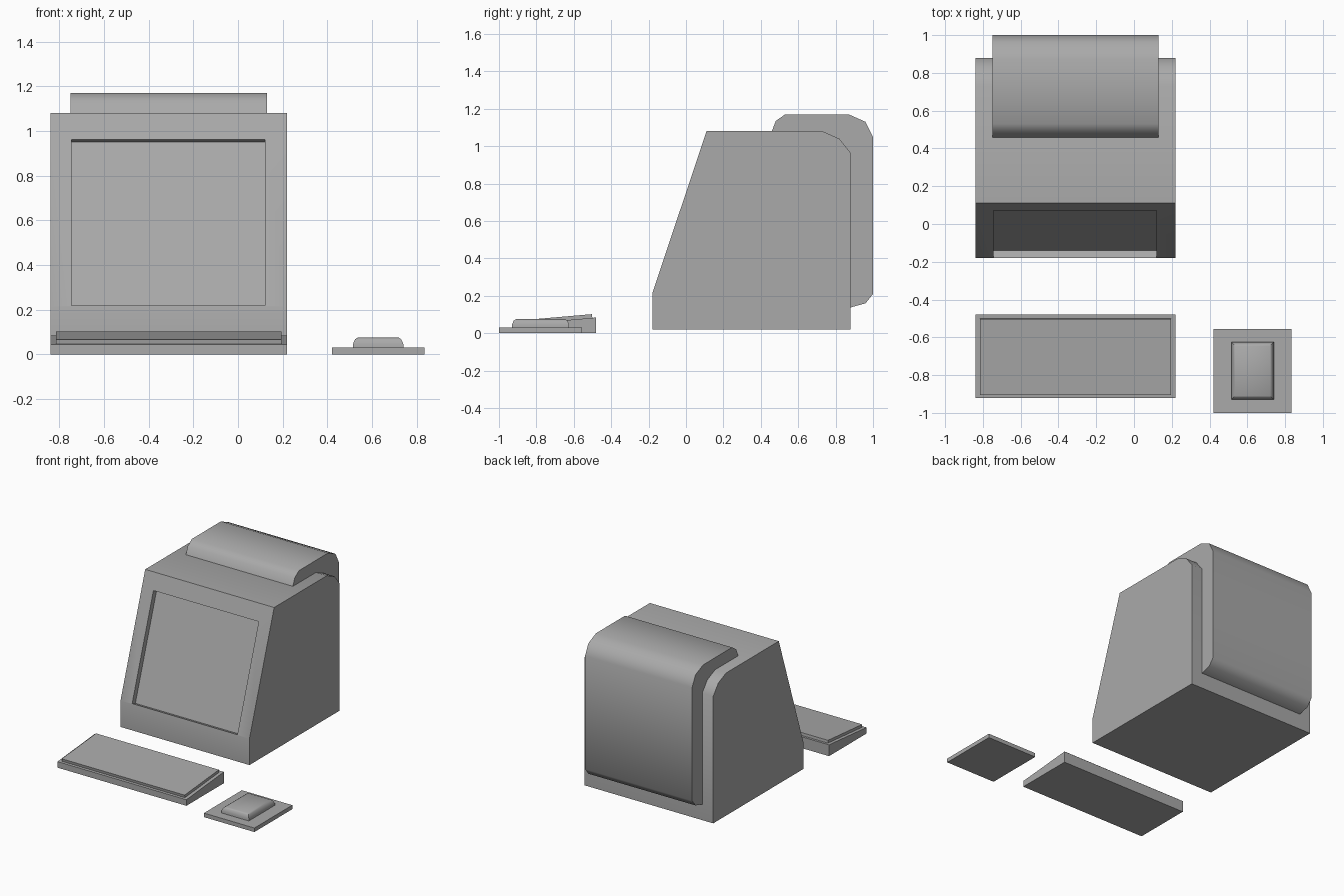
import bpy, bmesh, math
from mathutils import Vector

cube = bpy.data.objects.get("Cube")
if cube:
    bpy.data.objects.remove(cube)

grey = bpy.data.materials.new("plain_grey")
grey.use_nodes = True
colour = (0.4, 0.4, 0.4, 1)
grey.diffuse_color = colour
grey.node_tree.nodes["Principled BSDF"].inputs["Base Color"].default_value = colour


def finish(name, bm):
    bmesh.ops.recalc_face_normals(bm, faces=bm.faces)
    mesh = bpy.data.meshes.new(name)
    bm.to_mesh(mesh)
    bm.free()
    mesh.materials.append(grey)
    mesh.shade_smooth()
    mesh.set_sharp_from_angle(angle=math.radians(42))
    obj = bpy.data.objects.new(name, mesh)
    bpy.context.collection.objects.link(obj)
    return obj


def prism(profile, x0, x1):
    """Extrude a side profile of (y, z) points from x0 to x1."""
    bm = bmesh.new()
    face = bm.faces.new([bm.verts.new((x0, y, z)) for y, z in profile])
    out = bmesh.ops.extrude_face_region(bm, geom=[face])
    moved = [v for v in out["geom"] if isinstance(v, bmesh.types.BMVert)]
    bmesh.ops.translate(bm, verts=moved, vec=(x1 - x0, 0, 0))
    bmesh.ops.recalc_face_normals(bm, faces=bm.faces)
    return bm


# Monitor housing with a sloped front and rounded rear top edge
low, high = Vector((0, -0.18, 0.215)), Vector((0, 0.11, 1.08))
bm = prism([(-0.18, 0.02), low.yz, high.yz, (0.73, 1.08),
            (0.82, 1.04), (0.88, 0.965), (0.88, 0.02)], -0.84, 0.22)

# Recessed screen, pushed in square to the sloped front
bm.faces.ensure_lookup_table()
screen = min(bm.faces, key=lambda f: (f.normal - Vector((0, -0.95, 0.32))).length)
inward = -screen.normal * 0.04
bmesh.ops.inset_individual(bm, faces=[screen], thickness=0.09)
middle = screen.calc_center_median()
for v in screen.verts:
    p = low.lerp(high, 0.865 if v.co.z > middle.z else 0.004)
    v.co = (0.12 if v.co.x > middle.x else -0.745, p.y, p.z)
out = bmesh.ops.extrude_discrete_faces(bm, faces=[screen])
floor = out["faces"][0]
bmesh.ops.translate(bm, verts=floor.verts, vec=inward)
finish("monitor_housing", bm)

# Rounded tube cover wrapping the top and back
finish("rear_cover", prism(
    [(0.455, 1.07), (0.48, 1.135), (0.53, 1.17), (0.87, 1.17), (0.96, 1.13),
     (1.0, 1.05), (1.0, 0.21), (0.96, 0.16), (0.87, 0.135), (0.7, 0.3),
     (0.7, 0.9)], -0.75, 0.13))

# Keyboard wedge and raised key panel
finish("keyboard_base", prism(
    [(-0.92, 0), (-0.48, 0), (-0.48, 0.084), (-0.92, 0.045)], -0.84, 0.22))
finish("keyboard_panel", prism(
    [(-0.9, 0.04), (-0.5, 0.075), (-0.503, 0.102), (-0.905, 0.067)], -0.815, 0.195))

# Mouse mat
finish("mouse_mat", prism(
    [(-1, 0), (-0.555, 0), (-0.555, 0.03), (-1, 0.03)], 0.42, 0.835))

# Mouse: block with stepped rounded top
bm = prism([(-0.93, 0.025), (-0.625, 0.025), (-0.625, 0.047), (-0.93, 0.047)], 0.515, 0.74)
top = max(bm.faces, key=lambda f: f.calc_center_median().z)
for width, rise in ((0.012, 0.02), (0.017, 0.008)):
    bmesh.ops.inset_individual(bm, faces=[top], thickness=width)
    bmesh.ops.translate(bm, verts=top.verts, vec=(0, 0, rise))
finish("mouse", bm)
